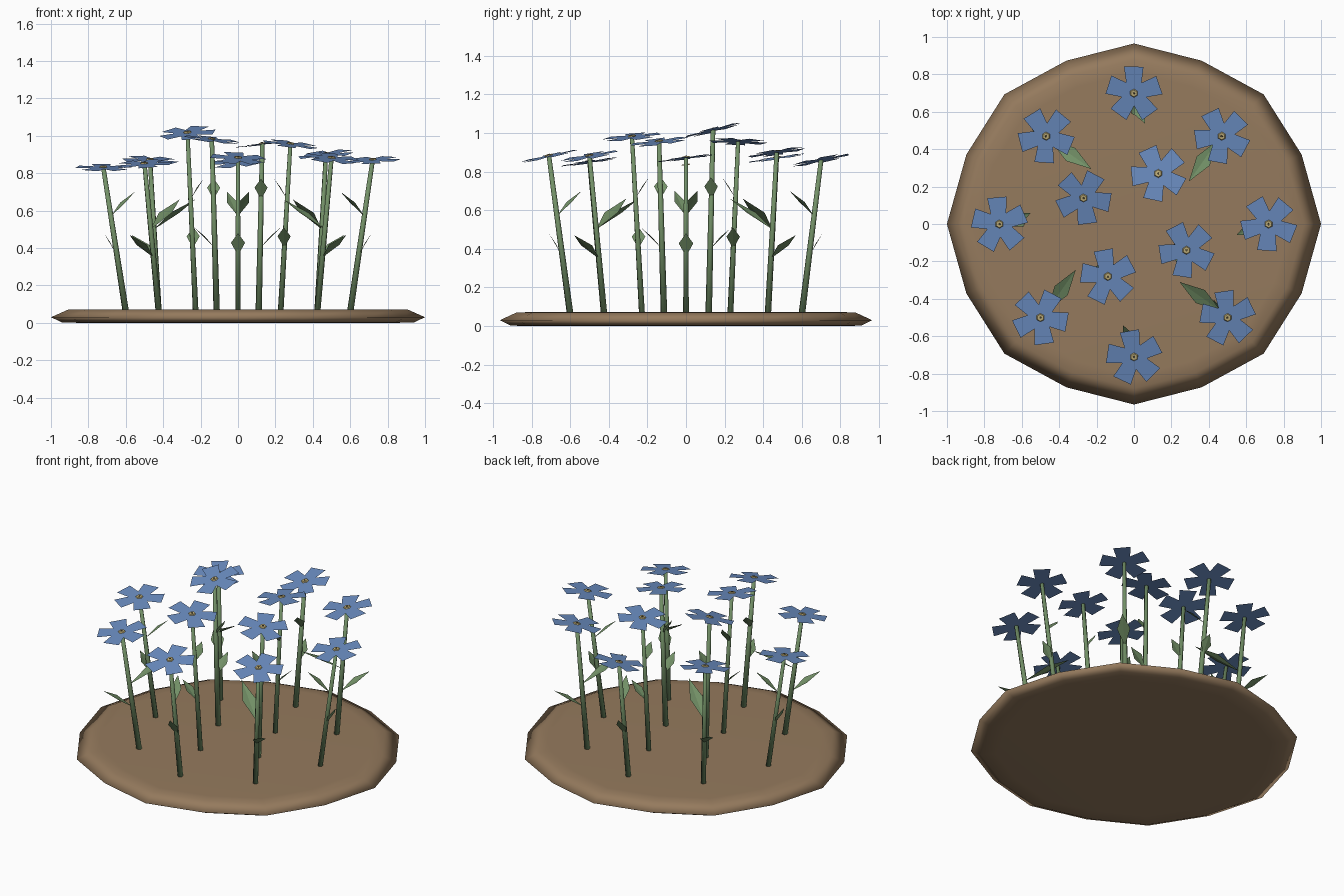
import bpy, bmesh, math
from mathutils import Vector, Matrix

cube = bpy.data.objects.get("Cube")
if cube:
    bpy.data.objects.remove(cube, do_unlink=True)


def material(name, rgb):
    mat = bpy.data.materials.new(name)
    mat.use_nodes = True
    color = (*rgb, 1)
    mat.diffuse_color = color
    bsdf = mat.node_tree.nodes["Principled BSDF"]
    bsdf.inputs["Base Color"].default_value = color
    bsdf.inputs["Roughness"].default_value = 0.9
    return mat


SOIL = material("soil brown", (0.30, 0.195, 0.11))
GREEN = material("leaf green", (0.17, 0.28, 0.135))
BLUE = material("petal blue", (0.145, 0.265, 0.53))
YELLOW = material("centre yellow", (0.55, 0.45, 0.20))
DARK = material("pistil brown", (0.10, 0.08, 0.04))


def finish(bm, name, mats, smooth=False):
    mesh = bpy.data.meshes.new(name)
    for face in bm.faces:
        face.smooth = smooth
    bm.to_mesh(mesh)
    bm.free()
    for mat in mats:
        mesh.materials.append(mat)
    obj = bpy.data.objects.new(name, mesh)
    bpy.context.collection.objects.link(obj)
    return obj


def polar(radius, angle, z=0.0):
    return Vector((radius * math.cos(angle), radius * math.sin(angle), z))


# Soil bed: slightly uneven sixteen-sided disc with rounded rim
def soil_bed():
    bm = bmesh.new()
    uneven = (1, 0.97, 0.98, 0.945, 0.965, 0.945, 0.98, 0.97)
    profile = ((0.84, 0), (0.94, 0.002), (1, 0.03), (0.91, 0.07), (0.84, 0.072))
    rings = []
    for radius, z in profile:
        rings.append([bm.verts.new(polar(radius * uneven[i % 8], math.tau * i / 16, z))
                      for i in range(16)])
    for low, high in zip(rings, rings[1:]):
        for i in range(16):
            j = (i + 1) % 16
            bm.faces.new((low[i], low[j], high[j], high[i]))
    bm.faces.new(rings[0][::-1])
    bm.faces.new(rings[-1])
    finish(bm, "soil_bed", [SOIL], smooth=True)


# Stem: tapered rod between two points
def stem(name, start, end):
    bm = bmesh.new()
    axis = end - start
    place = Matrix.Translation((start + end) / 2) @ axis.to_track_quat("Z", "Y").to_matrix().to_4x4()
    bmesh.ops.create_cone(bm, cap_ends=True, segments=6, radius1=0.017, radius2=0.012,
                          depth=axis.length, matrix=place)
    finish(bm, name, [GREEN], smooth=True)


# Leaves: diamonds lightly folded along the middle
def leaves(name, start, end, specs):
    bm = bmesh.new()
    for z, angle, reach, rise, width in specs:
        base = start.lerp(end, (z - start.z) / (end.z - start.z))
        tip = base + polar(reach, angle, rise)
        side = polar(width / 2, angle + math.pi / 2)
        middle = base.lerp(tip, 0.5) + Vector((0, 0, 0.008))
        b, l, t, r = [bm.verts.new(p) for p in (base, middle + side, tip, middle - side)]
        bm.faces.new((b, t, l))
        bm.faces.new((b, r, t))
    finish(bm, name, [GREEN])


# Bloom: five blunt petals, yellow eye and pistil
def bloom(name, centre, tilt, turn):
    bm = bmesh.new()
    outline = []
    for k in range(5):
        for radius, offset in ((0.07, -36), (0.153, -20), (0.153, 20)):
            outline.append(bm.verts.new(polar(radius, math.radians(turn + 72 * k + offset))))
    hub = bm.verts.new((0, 0, 0))
    for i, vert in enumerate(outline):
        bm.faces.new((hub, vert, outline[(i + 1) % len(outline)]))
    for index, radius, z in ((1, 0.023, 0.006), (2, 0.007, 0.009)):
        known = set(bm.faces)
        bmesh.ops.create_cone(bm, cap_ends=True, segments=6, radius1=radius, radius2=radius * 0.8,
                              depth=0.006, matrix=Matrix.Translation((0, 0, z)))
        for face in set(bm.faces) - known:
            face.material_index = index
    normal = Vector((*tilt, 1))
    spin = Vector((0, 0, 1)).rotation_difference(normal).to_matrix().to_4x4()
    bm.transform(Matrix.Translation(centre) @ spin)
    finish(bm, name, [BLUE, YELLOW, DARK])


# Flowers: head x, y, z, tilt x, tilt y, petal turn
CARDINAL = ((0.72, 0, 0.87, -0.05, -0.13, 50), (0, 0.70, 0.86, -0.1, -0.2, 90),
            (-0.72, 0, 0.83, 0, -0.13, 95), (0, -0.71, 0.88, 0.06, -0.22, 28))
CORNER = ((0.47, 0.47, 0.90, -0.1, -0.15, 44), (-0.47, 0.47, 0.87, 0.05, -0.15, 50),
          (-0.5, -0.5, 0.85, -0.05, -0.15, 62), (0.5, -0.5, 0.88, 0.1, -0.18, 26))
INNER = ((0.13, 0.27, 0.955, -0.12, 0.03, 42), (-0.27, 0.14, 1.015, -0.08, -0.25, 62),
         (-0.14, -0.28, 0.98, 0.12, -0.1, 100), (0.28, -0.14, 0.955, 0.12, -0.12, 45))

# Leaf specs: height, angle from outward, reach, rise, width
CARDINAL_LEAVES = ((0.36, 0, 0.07, 0.12, 0.075), (0.57, 205, 0.14, 0.13, 0.065))
CORNER_LEAVES = ((0.35, 0, 0.18, 0.12, 0.08), (0.50, 190, 0.27, 0.16, 0.085))
INNER_LEAVES = ((0.40, -65, 0.11, 0.11, 0.07), (0.66, 205, 0.07, 0.11, 0.07))

soil_bed()
for group, heads, specs, foot in (("side", CARDINAL, CARDINAL_LEAVES, 0.6),
                                  ("corner", CORNER, CORNER_LEAVES, 0.6),
                                  ("inner", INNER, INNER_LEAVES, 0.255)):
    for n, (x, y, z, tx, ty, turn) in enumerate(heads, 1):
        head = Vector((x, y, z))
        outward = math.atan2(y, x)
        base = polar(foot, outward, 0.06)
        label = f"{group}_flower_{n}"
        stem(label + "_stem", base, head)
        leaves(label + "_leaves", base, head,
               [(h, outward + math.radians(a), *rest) for h, a, *rest in specs])
        bloom(label + "_bloom", head, (tx, ty), turn)
